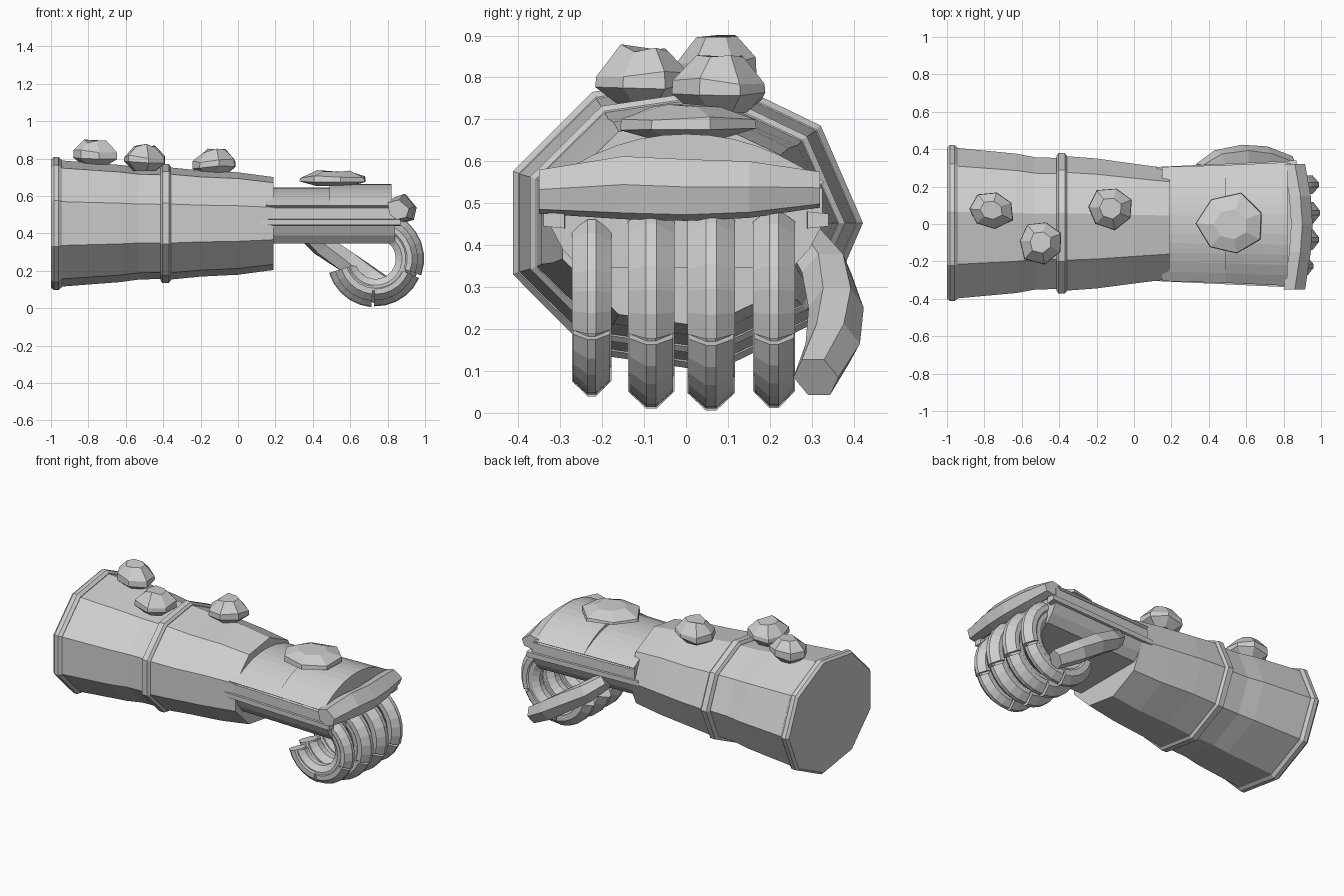
import bpy, bmesh, math, random
from mathutils import Vector

if "Cube" in bpy.data.objects:
    bpy.data.objects.remove(bpy.data.objects["Cube"])

random.seed(4)
steel = bpy.data.materials.new("plain grey")
steel.diffuse_color = (0.62, 0.62, 0.62, 1)
steel.use_nodes = True
steel.node_tree.nodes["Principled BSDF"].inputs["Base Color"].default_value = steel.diffuse_color


def loft(name, rings):
    """Skin a list of equal-length point rings and cap both ends."""
    bm = bmesh.new()
    loops = [[bm.verts.new(p) for p in ring] for ring in rings]
    n = len(loops[0])
    for a, b in zip(loops, loops[1:]):
        for i in range(n):
            j = (i + 1) % n
            bm.faces.new((a[i], a[j], b[j], b[i]))
    bm.faces.new(loops[0])
    bm.faces.new(loops[-1])
    bmesh.ops.recalc_face_normals(bm, faces=bm.faces)
    mesh = bpy.data.meshes.new(name)
    bm.to_mesh(mesh)
    bm.free()
    mesh.materials.append(steel)
    ob = bpy.data.objects.new(name, mesh)
    bpy.context.collection.objects.link(ob)
    return ob


# Forearm: nine-sided tube, stations are (x, y radius, z radius)
def tube(name, stations):
    angles = [math.radians(40 * i) for i in range(9)]
    loft(name, [[(x, -0.008 + ry * math.cos(a), 0.453 + rz * math.sin(a))
                 for a in angles] for x, ry, rz in stations])


tube("rear_forearm", [(-0.99, .412, .342), (-.94, .414, .342), (-.63, .384, .318),
                      (-.53, .365, .304), (-.38, .36, .30)])
tube("front_forearm", [(-.38, .372, .306), (-.2, .358, .288),
                       (0, .33, .278), (.19, .305, .252)])
tube("elbow_rim", [(-1, .416, .348), (-.985, .43, .361), (-.96, .43, .361), (-.942, .416, .346)])
tube("forearm_band", [(-.415, .368, .306), (-.405, .387, .322),
                      (-.37, .387, .322), (-.358, .372, .308)])


# Hand: palm block with side rails, and two overlapping domed back plates
def palm_ring(x, k):
    half = [(.24, .345), (.28, .39), (.31, .45), (.31, .535), (.25, .56)]
    return ([(x, y * k, z) for y, z in half]
            + [(x, -y * k, z) for y, z in reversed(half)])


loft("palm", [palm_ring(.15, .95), palm_ring(.84, 1.05)])
for side in (-1, 1):
    loft("side_rail", [[(x, side * y, z) for y, z in
                        ((w - .05, .44), (w, .445), (w, .475), (w - .05, .48))]
                       for x, w in ((.12, .305), (.87, .34))])


def dome(name, x0, x1, top, w0, w1):
    def ring(x, w):
        t = [i / 12 * 2 - 1 for i in range(13)]
        arc = [(x, w * u, .55 + (top - .55) * (1 - abs(u) ** 2.1)) for u in t]
        return arc + [(x, .9 * w, .53), (x, -.9 * w, .53)]
    loft(name, [ring(x0, w0), ring(x1, w1)])


dome("rear_back_plate", .15, .5, .645, .305, .315)
dome("front_back_plate", .49, .82, .665, .315, .33)

# Knuckle guard: six-sided bar swept across the hand
bar = []
for y, dx, low, high in ((-.35, -.03, .475, .58), (-.15, 0, .462, .612),
                         (0, .01, .458, .605), (.15, 0, .465, .60), (.32, -.03, .49, .575)):
    h = high - low
    bar.append([(x + dx, y, low + h * f) for x, f in
                ((.84, .25), (.88, 0), (.93, .1), (.945, .55), (.89, 1), (.83, .85))])
loft("knuckle_guard", bar)


# Fingers: curled core with three armour plates on the outside
def curl(name, y, w, k, r0, r1, a0, a1, steps):
    cut = (r1 - r0) * .35
    section = [(r1, -w * .22), (r1, w * .22), (r1 - cut, w), (r0 + cut, w),
               (r0, w * .4), (r0, -w * .4), (r0 + cut, -w), (r1 - cut, -w)]
    rings = []
    for i in range(steps + 1):
        a = math.radians(a0 + (a1 - a0) * i / steps)
        rings.append([(.735 + k * r * math.cos(a), y + v, .265 + k * r * math.sin(a))
                      for r, v in section])
    loft(name, rings)


for y, w, k in ((-.225, .047, .87), (-.083, .055, .985), (.06, .057, 1), (.21, .05, .98)):
    curl("finger_core", y, w * .85, k, .125, .235, 62, -160, 16)
    curl("finger_base_plate", y, w, k, .16, .26, 60, -20, 6)
    curl("finger_middle_plate", y, w * .94, k, .15, .255, -24, -92, 5)
    curl("finger_tip_plate", y, w, k, .14, .26, -95, -163, 5)


# Thumb: six-sided tapering sweep along a bent path
path = [Vector(p) for p in ((.36, .28, .41), (.45, .335, .335), (.58, .358, .25),
                            (.70, .35, .165), (.83, .31, .085))]
rings = []
for i, p in enumerate(path):
    d = (path[min(i + 1, 4)] - path[max(i - 1, 0)]).normalized()
    u = d.cross(Vector((0, 0, 1))).normalized()
    v = u.cross(d)
    r = (.05, .062, .066, .066, .056)[i]
    rings.append([p + r * (u * math.cos(a) + v * math.sin(a))
                  for a in (math.radians(60 * j) for j in range(6))])
loft("thumb", rings)


# Crystals: irregular faceted lumps fitted to a bounding box
def crystal(name, xs, ys, zs):
    cx, cy = sum(xs) / 2, sum(ys) / 2
    rx, ry = (xs[1] - xs[0]) / 2, (ys[1] - ys[0]) / 2
    h = zs[1] - zs[0]
    jit = [random.uniform(.9, 1.1) for _ in range(7)]
    rings = []
    for s, f in ((.55, 0), (1, .3), (.98, .55), (.5, .95)):
        rings.append([(cx + rx * s * j * math.cos(i * math.tau / 7 + .4),
                       cy + ry * s * j * math.sin(i * math.tau / 7 + .4),
                       zs[0] + h * (f + (random.uniform(-.08, .08) if 0 < f else 0)))
                      for i, j in enumerate(jit)])
    loft(name, rings)


crystal("rear_crystal", (-.89, -.64), (-.03, .18), (.765, .90))
crystal("side_crystal", (-.62, -.38), (-.21, .02), (.735, .875))
crystal("wrist_crystal", (-.25, 0), (-.03, .2), (.715, .85))
crystal("hand_crystal", (.34, .70), (-.17, .16), (.655, .74))
